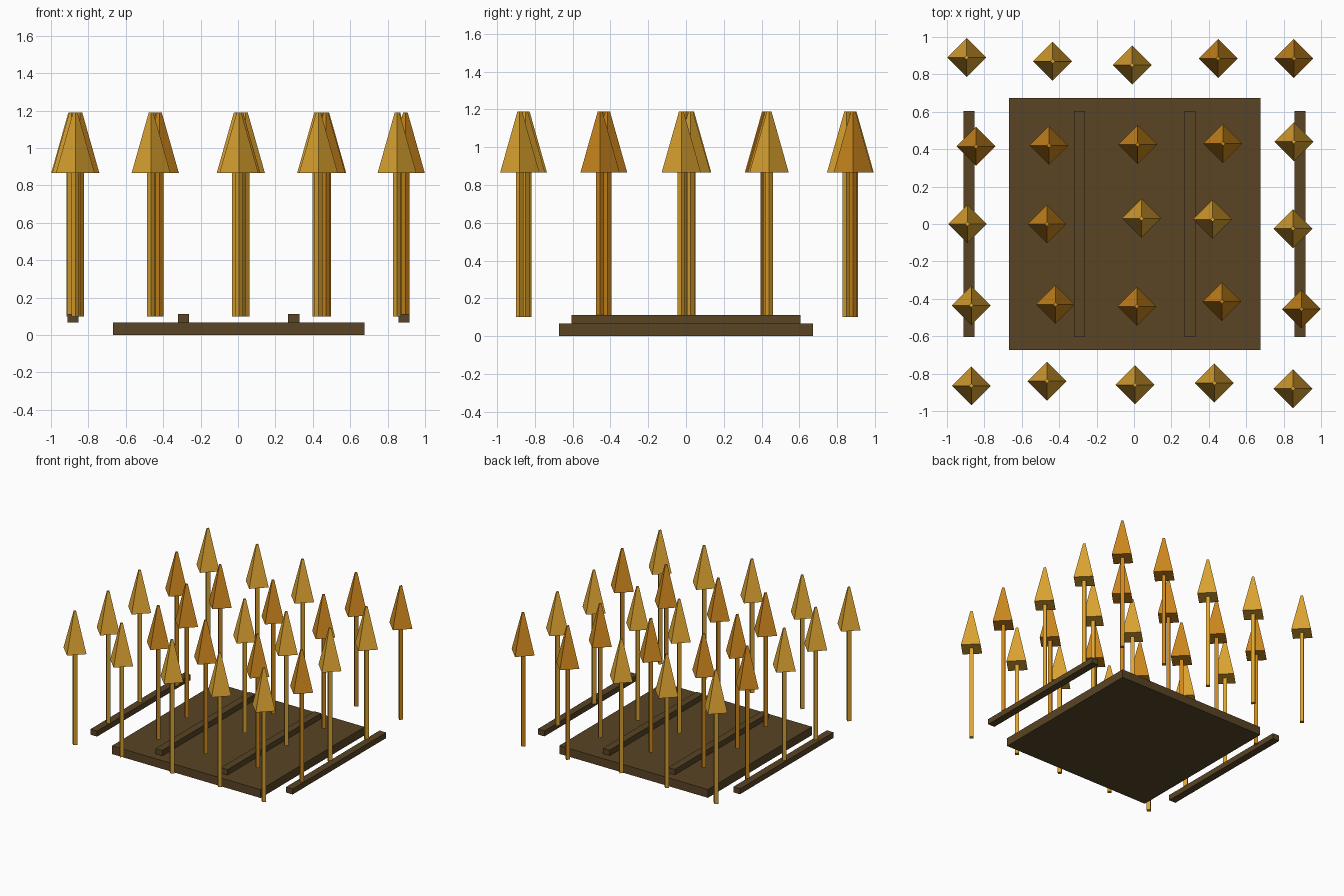
import bpy
from math import pi

if "Cube" in bpy.data.objects:
    bpy.data.objects.remove(bpy.data.objects["Cube"])


def material(name, rgb):
    m = bpy.data.materials.new(name)
    m.diffuse_color = (*rgb, 1)
    m.use_nodes = True
    m.node_tree.nodes["Principled BSDF"].inputs["Base Color"].default_value = m.diffuse_color
    return m


WOOD = material("dark_wood", (0.10, 0.058, 0.018))
GOLD = material("light_gold", (0.72, 0.37, 0.03))
AMBER = material("deep_amber", (0.60, 0.24, 0.012))


def box(name, center, size):
    bpy.ops.mesh.primitive_cube_add(size=1, location=center)
    o = bpy.context.object
    o.name = name
    o.scale = size
    o.data.materials.append(WOOD)


def spike_part(name, x, y, z0, z1, r0, r1, mat):
    # four-sided, corners along the x and y axes
    bpy.ops.mesh.primitive_cone_add(vertices=4, radius1=r0, radius2=r1,
                                    depth=z1 - z0, location=(x, y, (z0 + z1) / 2))
    o = bpy.context.object
    o.name = name
    o.data.materials.append(mat)


# Base slab and the four rails
box("base_plate", (0.003, 0, 0.034), (1.345, 1.345, 0.068))
for i in range(4):
    box(f"rail_{i + 1}", (0.003 + (i - 1.5) * 0.59, 0, 0.0905), (0.06, 1.21, 0.045))

# Jittered 5 x 5 field of spikes: (x, y, is_amber), back row first
spikes = [
    (-0.895, 0.89, 0), (-0.435, 0.87, 0), (-0.01, 0.85, 0), (0.45, 0.885, 1), (0.855, 0.885, 1),
    (-0.845, 0.415, 1), (-0.455, 0.42, 1), (0.02, 0.425, 1), (0.475, 0.43, 1), (0.855, 0.44, 0),
    (-0.89, 0.00, 0), (-0.465, 0.00, 1), (0.04, 0.03, 0), (0.42, 0.025, 0), (0.85, -0.025, 0),
    (-0.87, -0.435, 0), (-0.42, -0.43, 1), (0.015, -0.44, 1), (0.47, -0.415, 1), (0.895, -0.455, 1),
    (-0.87, -0.865, 0), (-0.465, -0.84, 0), (0.005, -0.86, 0), (0.43, -0.85, 0), (0.85, -0.88, 0),
]
for i, (x, y, amber) in enumerate(spikes):
    mat = AMBER if amber else GOLD
    spike_part(f"spike_shaft_{i + 1}", x, y, 0.10, 0.87, 0.021, 0.021, mat)
    spike_part(f"spike_head_{i + 1}", x, y, 0.865, 1.19, 0.104, 0.012, mat)
